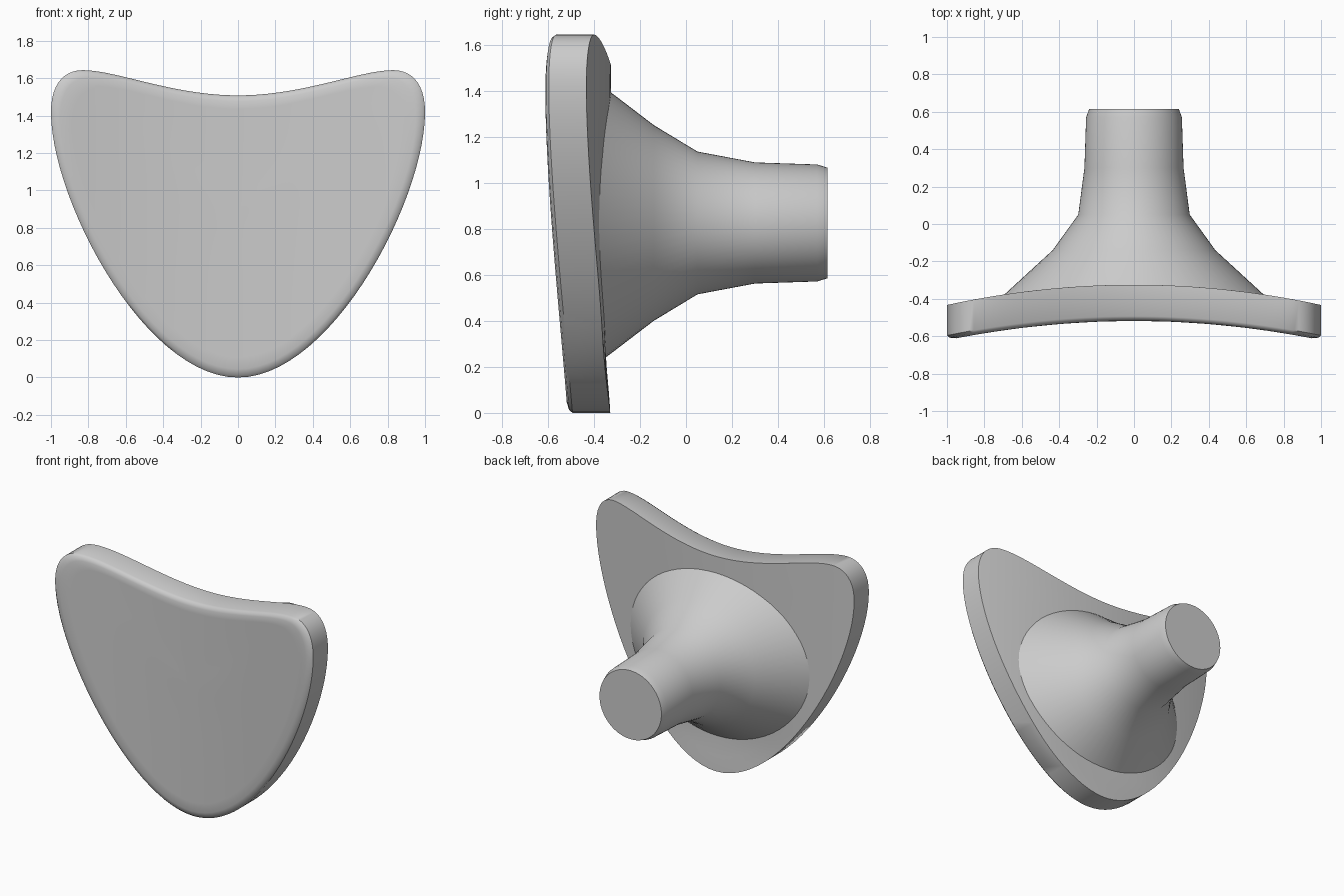
import bpy, bmesh, math
from mathutils import Vector
from mathutils.geometry import interpolate_bezier

if "Cube" in bpy.data.objects:
    bpy.data.objects.remove(bpy.data.objects["Cube"])


def loft(name, rings, start, end):
    """Skin a list of closed rings; start/end are tip points, or None for a flat cap."""
    bm = bmesh.new()
    loops = [[bm.verts.new(p) for p in ring] for ring in rings]
    n = len(loops[0])
    for a, b in zip(loops, loops[1:]):
        for i in range(n):
            j = (i + 1) % n
            bm.faces.new((a[i], a[j], b[j], b[i]))
    for loop, tip in ((loops[0], start), (loops[-1], end)):
        if tip is None:
            bm.faces.new(loop)
        else:
            v = bm.verts.new(tip)
            for i in range(n):
                bm.faces.new((loop[i], loop[(i + 1) % n], v))
    bmesh.ops.recalc_face_normals(bm, faces=bm.faces)
    mesh = bpy.data.meshes.new(name)
    bm.to_mesh(mesh)
    bm.free()
    obj = bpy.data.objects.new(name, mesh)
    bpy.context.collection.objects.link(obj)
    bpy.ops.object.select_all(action='DESELECT')
    obj.select_set(True)
    bpy.context.view_layer.objects.active = obj
    bpy.ops.object.shade_smooth_by_angle(angle=math.radians(40))
    return obj


# Shield outline: right half from Bezier segments, then mirrored
segments = [
    ((0, 0), (0.5, 0), (1, 0.95), (1, 1.42), 28),
    ((1, 1.42), (1, 1.57), (0.93, 1.643), (0.83, 1.643), 12),
    ((0.83, 1.643), (0.65, 1.643), (0.35, 1.508), (0, 1.508), 20),
]
half = []
for a, b, c, d, count in segments:
    half += interpolate_bezier(Vector(a), Vector(b), Vector(c), Vector(d), count)[:-1]
half.append(Vector((0, 1.508)))
outline = [(p[0], p[1]) for p in half]
outline += [(-x, z) for x, z in reversed(outline[1:-1])]
MID = 0.9


def front(x, z):
    return -0.518 - 0.103 * x * x


def back(x, z):
    dip = 0.025 * math.exp(-((z - 0.3) / 0.22) ** 2 - (x / 0.45) ** 2)
    return -0.325 - 0.108 * x * x - dip


def ring(scale, surface, lift=0.0):
    pts = [(x * scale, MID + (z - MID) * scale) for x, z in outline]
    return [(x, surface(x, z) + lift, z) for x, z in pts]


# Curved shield plate with a softened front rim
inner = (0.2, 0.4, 0.6, 0.75, 0.88)
rings = [ring(s, back) for s in inner + (0.96, 1.0)]
rings += [ring(1.0, front, 0.025), ring(0.985, front, 0.01), ring(0.95, front)]
rings += [ring(s, front) for s in reversed(inner)]
loft("shield_plate", rings, (0, back(0, MID), MID), (0, front(0, MID), MID))

# Round stem flaring into an oval foot: y, half width, half height
profile = [
    (-0.42, 0.74, 0.64), (-0.365, 0.68, 0.597), (-0.14, 0.435, 0.425),
    (0.05, 0.298, 0.31), (0.30, 0.265, 0.263), (0.57, 0.256, 0.254),
    (0.615, 0.24, 0.24),
]
N = 64
stem = [[(w * math.cos(2 * math.pi * i / N), y, 0.825 + h * math.sin(2 * math.pi * i / N))
         for i in range(N)] for y, w, h in profile]
loft("stem", stem, None, None)
